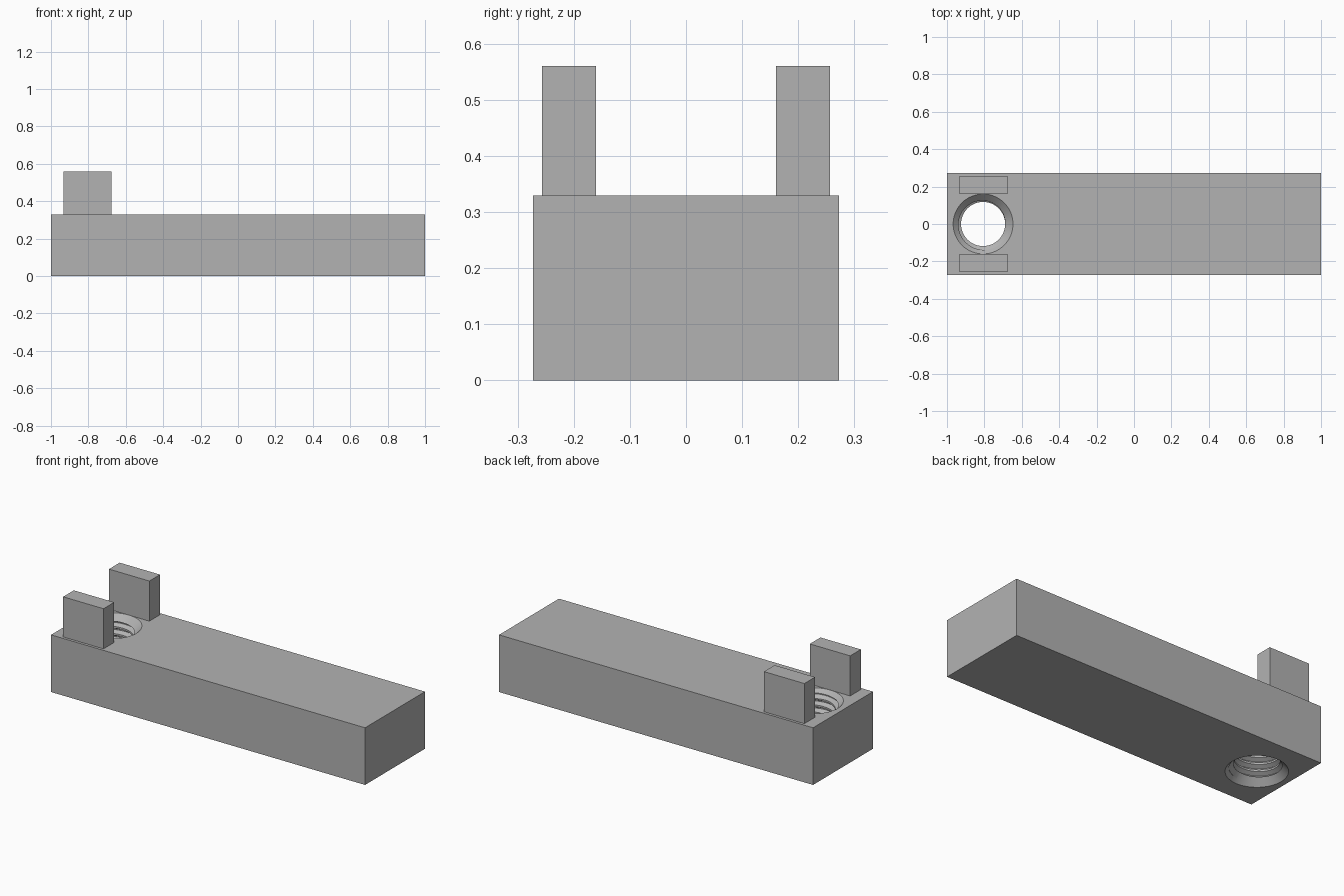
import bpy, bmesh
from math import pi, cos, sin, radians
from mathutils import Matrix, Vector

cube = bpy.data.objects.get("Cube")
if cube:
    bpy.data.objects.remove(cube, do_unlink=True)

LENGTH, WIDTH, HEIGHT = 2.0, 0.545, 0.329
HOLE_X = -0.807
MINOR_R, MAJOR_R, CHAMFER_R = 0.118, 0.141, 0.16
PITCH, STEPS, TURNS = 0.041, 48, 11

grey = bpy.data.materials.new("plain grey")
grey.use_nodes = True
grey.diffuse_color = (0.45, 0.45, 0.45, 1)
grey.node_tree.nodes["Principled BSDF"].inputs["Base Color"].default_value = grey.diffuse_color


def make_object(name, bm):
    bmesh.ops.recalc_face_normals(bm, faces=bm.faces[:])
    mesh = bpy.data.meshes.new(name)
    bm.to_mesh(mesh)
    bm.free()
    mesh.materials.append(grey)
    obj = bpy.data.objects.new(name, mesh)
    bpy.context.collection.objects.link(obj)
    return obj


def box(name, size, centre):
    bm = bmesh.new()
    bmesh.ops.create_cube(bm, size=1, matrix=Matrix.Translation(centre) @ Matrix.Diagonal((*size, 1)))
    return make_object(name, bm)


def cut(target, cutter):
    mod = target.modifiers.new("cut", 'BOOLEAN')
    mod.operation, mod.solver, mod.object = 'DIFFERENCE', 'EXACT', cutter
    bpy.context.view_layer.objects.active = target
    bpy.ops.object.modifier_apply(modifier=mod.name)
    bpy.data.objects.remove(cutter, do_unlink=True)


def thread_cutter():
    """Solid screw with flat crests and roots, longer than the hole."""
    bm = bmesh.new()
    last = STEPS * TURNS
    start = HEIGHT / 2 - PITCH * (TURNS + 1) / 2
    profile = ((MINOR_R, 0), (MINOR_R, 0.25), (MAJOR_R, 0.56), (MAJOR_R, 0.69))
    rows = []
    for r, lift in profile:
        row = []
        for j in range(last + 1):
            a = 2 * pi * j / STEPS
            row.append(bm.verts.new((HOLE_X + r * cos(a), r * sin(a),
                                     start + PITCH * (j / STEPS + lift))))
        rows.append(row)
    for low, high in zip(rows, rows[1:]):
        for j in range(last):
            bm.faces.new((low[j], low[j + 1], high[j + 1], high[j]))
    # join each turn to the next one up
    low, high = rows[-1], rows[0][STEPS:]
    for j in range(last - STEPS):
        bm.faces.new((low[j], low[j + 1], high[j + 1], high[j]))
    # close the two ends with fans
    edges = [e for e in bm.edges if e.is_boundary]
    bottom = bm.verts.new((HOLE_X, 0, start - PITCH))
    top = bm.verts.new((HOLE_X, 0, start + PITCH * (TURNS + 2)))
    for e in edges:
        z = (e.verts[0].co.z + e.verts[1].co.z) / 2
        bm.faces.new((e.verts[0], e.verts[1], top if z > HEIGHT / 2 else bottom))
    return make_object("thread_cutter", bm)


def chamfer_cutter(z, direction):
    """45 degree cone that opens out through the face at height z."""
    extra = 0.02
    depth = CHAMFER_R - 0.1 + extra
    bm = bmesh.new()
    bmesh.ops.create_cone(bm, cap_ends=True, segments=64, radius1=0.1,
                          radius2=CHAMFER_R + extra, depth=depth)
    centre = Vector((HOLE_X, 0, z + direction * (extra - depth / 2)))
    bmesh.ops.transform(bm, verts=bm.verts[:],
                        matrix=Matrix.Translation(centre) @ Matrix.Diagonal((1, 1, direction, 1)))
    return make_object("chamfer_cutter", bm)


# block with a threaded, chamfered through hole
block = box("block", (LENGTH, WIDTH, HEIGHT), (0, 0, HEIGHT / 2))
cut(block, thread_cutter())
cut(block, chamfer_cutter(HEIGHT, 1))
cut(block, chamfer_cutter(0, -1))

bpy.ops.object.select_all(action='DESELECT')
block.select_set(True)
bpy.context.view_layer.objects.active = block
bpy.ops.object.shade_smooth_by_angle(angle=radians(20))

# upright lugs on either side of the hole
for name, side in (("front_lug", -1), ("back_lug", 1)):
    box(name, (0.257, 0.097, 0.231), (-0.805, side * 0.2085, HEIGHT + 0.1155))
